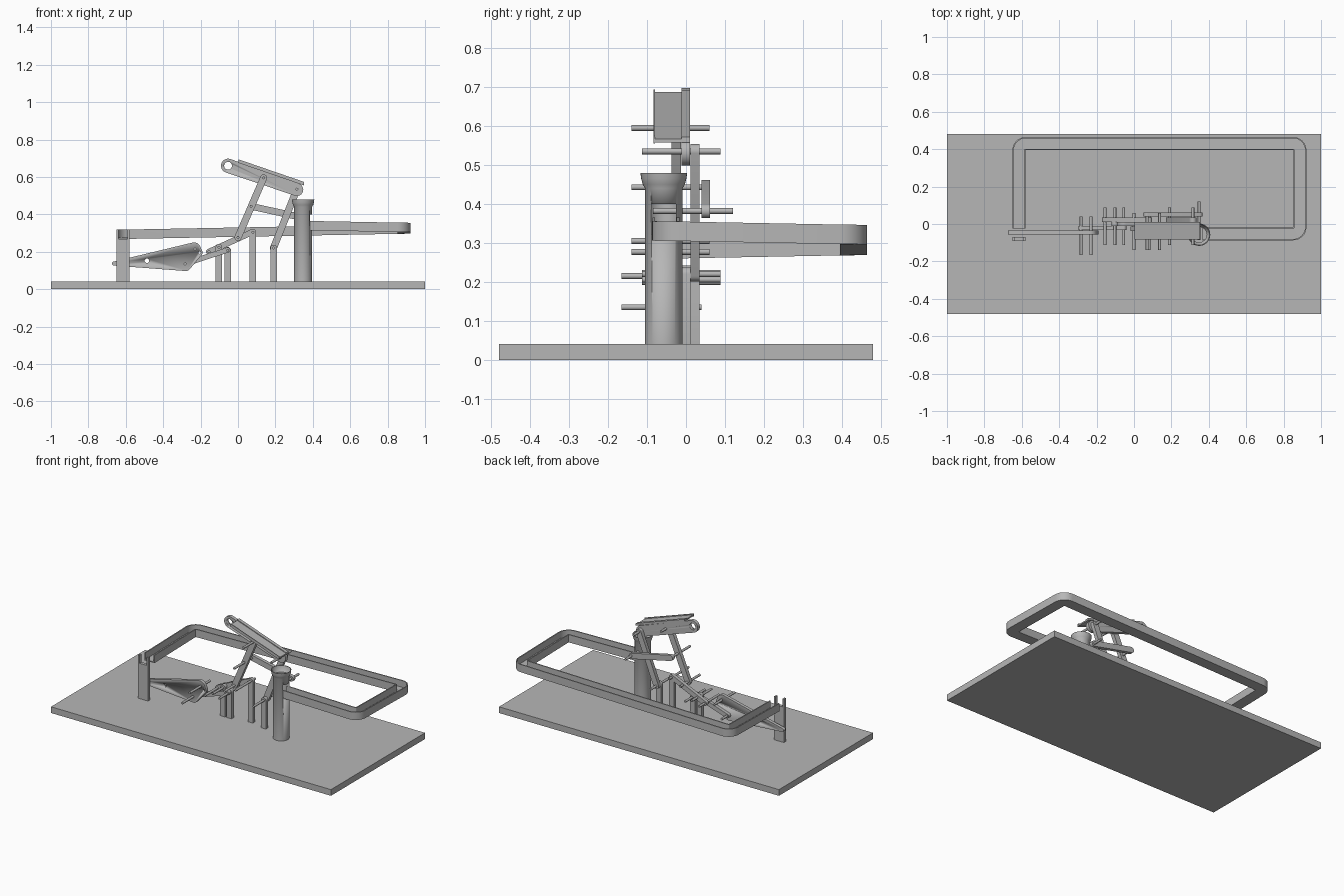
import bpy, bmesh, math
from mathutils import Vector

cube = bpy.data.objects.get("Cube")
if cube:
    bpy.data.objects.remove(cube, do_unlink=True)

grey = bpy.data.materials.new("plain_grey")
grey.use_nodes = True
grey.diffuse_color = (0.47, 0.47, 0.47, 1)
grey.node_tree.nodes["Principled BSDF"].inputs["Base Color"].default_value = grey.diffuse_color


def finish(name, bm):
    bmesh.ops.recalc_face_normals(bm, faces=bm.faces)
    mesh = bpy.data.meshes.new(name)
    bm.to_mesh(mesh)
    bm.free()
    mesh.materials.append(grey)
    obj = bpy.data.objects.new(name, mesh)
    bpy.context.collection.objects.link(obj)
    bpy.ops.object.select_all(action='DESELECT')
    obj.select_set(True)
    bpy.context.view_layer.objects.active = obj
    bpy.ops.object.shade_smooth_by_angle(angle=math.radians(35))
    return obj


def hull(name, points):
    bm = bmesh.new()
    for p in points:
        bm.verts.new(p)
    bmesh.ops.convex_hull(bm, input=bm.verts)
    bmesh.ops.dissolve_limit(bm, angle_limit=0.01, verts=bm.verts, edges=bm.edges)
    return finish(name, bm)


def box(name, x0, x1, y0, y1, z0, z1):
    return hull(name, [(x, y, z) for x in (x0, x1) for y in (y0, y1) for z in (z0, z1)])


def plate(name, discs, y0, y1, holes=()):
    """Flat plate wrapped around discs (x, z, radius), with optional round holes."""
    n = 24
    pts = [(x + r * math.cos(i * math.tau / n), y, z + r * math.sin(i * math.tau / n))
           for x, z, r in discs for i in range(n) for y in (y0, y1)]
    obj = hull(name, pts)
    for hole in holes:
        cut(obj, plate("hole_cutter", [hole], y0 - 0.02, y1 + 0.02))
    return obj


def cut(obj, cutter):
    cutter.hide_render = True
    mod = obj.modifiers.new("cut", 'BOOLEAN')
    mod.operation, mod.solver, mod.object = 'DIFFERENCE', 'EXACT', cutter
    bpy.ops.object.select_all(action='DESELECT')
    bpy.context.view_layer.objects.active = obj
    obj.select_set(True)
    # the cut shape must be applied before the cutter goes away
    while obj.modifiers:
        bpy.ops.object.modifier_apply(modifier=obj.modifiers[0].name)
    bpy.data.objects.remove(cutter, do_unlink=True)


def lathe(name, profile, cx, cy, n=40):
    bm = bmesh.new()
    rings = [[bm.verts.new((cx + r * math.cos(i * math.tau / n),
                            cy + r * math.sin(i * math.tau / n), z))
              for r, z in profile] for i in range(n)]
    m = len(profile)
    for i in range(n):
        a, b = rings[i], rings[(i + 1) % n]
        for j in range(m):
            k = (j + 1) % m
            bm.faces.new((a[j], b[j], b[k], a[k]))
    return finish(name, bm)


def channel(name, corners, z_start, z_end, width, height, wall, steps=8):
    """U-shaped gutter along a level path with rounded corners, sloping evenly."""
    half, radius = width / 2, width / 2 + 0.001
    path = []
    for i, c in enumerate(corners):
        c = Vector(c)
        if i in (0, len(corners) - 1):
            other = Vector(corners[1 if i == 0 else i - 1])
            path.append((c, (other - c if i == 0 else c - other).normalized()))
            continue
        d0 = (c - Vector(corners[i - 1])).normalized()
        d1 = (Vector(corners[i + 1]) - c).normalized()
        centre = c - d0 * radius + d1 * radius
        for s in range(steps + 1):
            t = s / steps * math.pi / 2
            path.append((centre - d1 * radius * math.cos(t) + d0 * radius * math.sin(t),
                         d0 * math.cos(t) + d1 * math.sin(t)))
    lengths = [0]
    for (p, _), (q, _) in zip(path, path[1:]):
        lengths.append(lengths[-1] + (q - p).length)
    h, w = half, wall
    section = [(-h, 0), (h, 0), (h, height), (h - w, height),
               (h - w, w), (w - h, w), (w - h, height), (-h, height)]
    bm = bmesh.new()
    rings = []
    for (p, d), run in zip(path, lengths):
        z = z_start + (z_end - z_start) * run / lengths[-1]
        rings.append([bm.verts.new((p.x + d.y * o, p.y - d.x * o, z + up)) for o, up in section])
    for a, b in zip(rings, rings[1:]):
        for j in range(8):
            k = (j + 1) % 8
            bm.faces.new((a[j], a[k], b[k], b[j]))
    bm.faces.new(rings[0])
    bm.faces.new(rings[-1])
    return finish(name, bm)


# Base board
box("base_board", -1, 1, -0.48, 0.48, 0, 0.04)

# Hollow column with a flared cup, opened where the ball leaves
column = lathe("column", [(0.048, 0.04), (0.048, 0.44), (0.054, 0.45), (0.058, 0.465),
                          (0.06, 0.48), (0.056, 0.48), (0.052, 0.46), (0.041, 0.445),
                          (0.041, 0.04)], 0.348, -0.057)
cut(column, box("outlet_cutter", 0.36, 0.45, -0.088, -0.026, 0.322, 0.40))

# Long sloping gutter around the back
channel("ball_track", [(0.365, -0.052), (0.887, -0.052), (0.887, 0.43),
                       (-0.615, 0.43), (-0.615, -0.025)], 0.315, 0.26, 0.07, 0.05, 0.007)

# Forked post at the lower end of the gutter
box("end_post", -0.65, -0.58, -0.09, -0.07, 0.04, 0.268)
for side, x in (("left", -0.59), ("right", -0.65)):
    box("fork_prong_" + side, x, x + 0.01, -0.09, -0.07, 0.268, 0.32)

# Striker plate
plate("striker", [(-0.663, 0.137, 0.011), (-0.235, 0.213, 0.037), (-0.205, 0.195, 0.016),
                  (-0.278, 0.122, 0.025)], -0.055, -0.034,
      [(-0.487, 0.152, 0.012), (-0.205, 0.195, 0.006)])

# Support posts with rounded heads
R = 0.0175
for i, (x, z, y) in enumerate([(-0.102, 0.225, -0.012), (-0.055, 0.208, -0.012),
                               (0.08, 0.305, 0.012), (0.19, 0.22, -0.012)]):
    feet = [(x - R + 0.001, 0.041, 0.001), (x + R - 0.001, 0.041, 0.001)]
    plate("support_post_%d" % (i + 1), [(x, z, R)] + feet, y, y + 0.023)

# Linkage bars
for name, x0, z0, x1, z1, r, y0, y1 in [
        ("lift_rod", 0.137, 0.595, 0, 0.277, 0.019, -0.037, -0.013),
        ("rocker_arm", 0.315, 0.535, 0.19, 0.22, 0.019, 0.012, 0.035),
        ("stop_link", 0.07, 0.443, 0.348, 0.382, 0.018, 0.04, 0.062),
        ("main_lever", 0.08, 0.307, -0.155, 0.2, 0.016, 0.012, 0.035),
        ("release_lever", -0.055, 0.21, -0.283, 0.135, 0.014, -0.033, -0.012)]:
    plate(name, [(x0, z0, r), (x1, z1, r)], y0, y1)

# Tilting arm with its ball chute
plate("tilting_arm", [(-0.053, 0.66, 0.038), (0.315, 0.532, 0.034)], -0.012, 0.01,
      [(-0.053, 0.66, 0.021)])


def sloped(name, y0, y1, low, high):
    ends = [(0.003, 0.678), (0.352, 0.558)]
    return hull(name, [(x, y, z + d) for x, z in ends for y in (y0, y1) for d in (low, high)])


sloped("chute_floor", -0.08, -0.01, 0, 0.009)
sloped("chute_front_lip", -0.084, -0.079, -0.003, 0.016)
sloped("chute_back_lip", -0.012, 0.01, 0, 0.014)

# Pivot pins
for i, (x, z, y0, y1) in enumerate([
        (-0.283, 0.135, -0.165, 0.04), (-0.23, 0.215, -0.165, 0.04),
        (-0.155, 0.2, -0.113, 0.088), (-0.102, 0.223, -0.113, 0.088),
        (-0.055, 0.206, -0.113, 0.088), (0, 0.277, -0.14, 0.06),
        (0.08, 0.305, -0.14, 0.06), (0.19, 0.22, -0.113, 0.088),
        (0.315, 0.535, -0.113, 0.088), (0.137, 0.595, -0.14, 0.06),
        (0.07, 0.443, -0.14, 0.06), (0.348, 0.382, -0.085, 0.12)]):
    plate("pivot_pin_%d" % (i + 1), [(x, z, 0.0075)], y0, y1)
